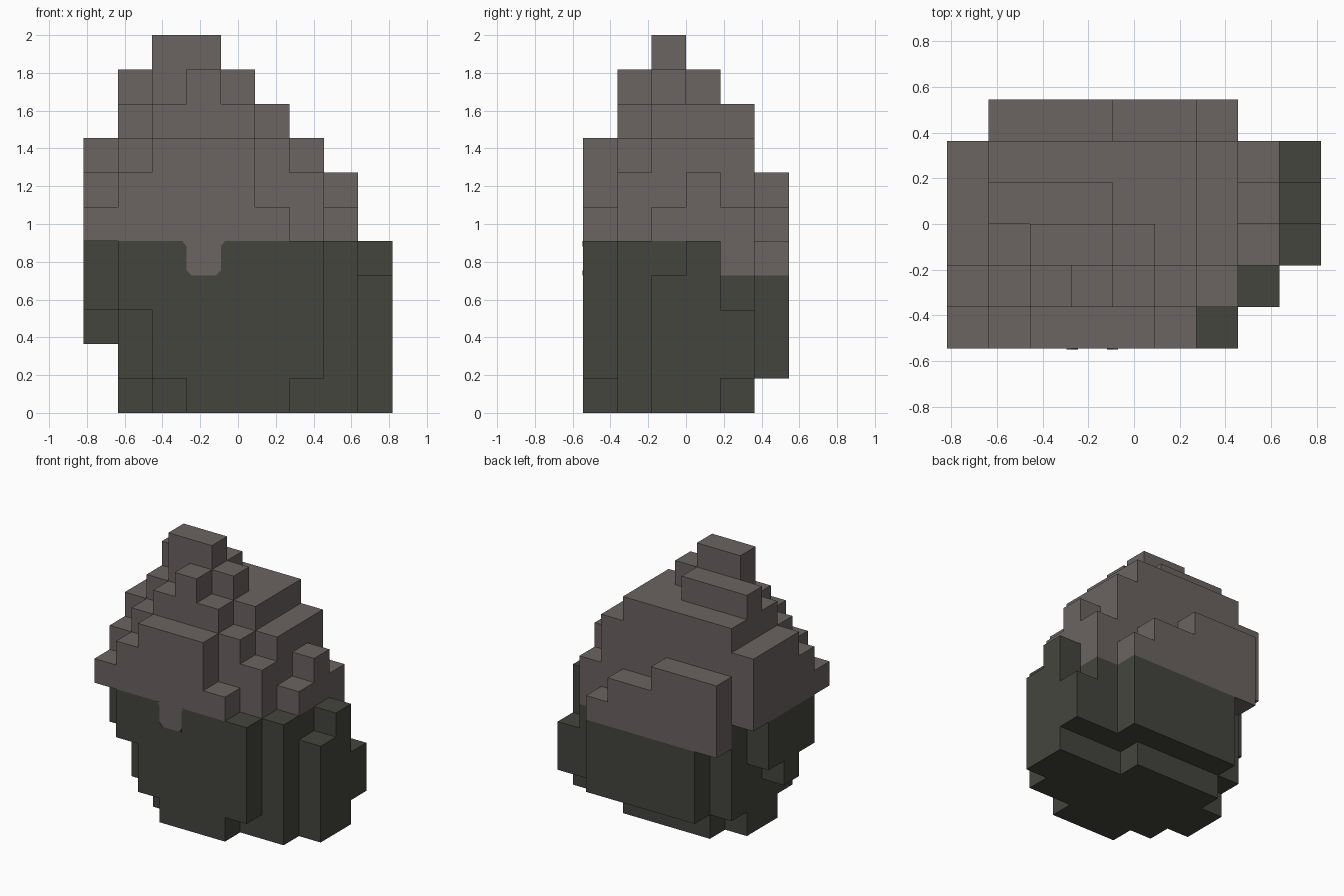
import bpy, bmesh
from mathutils import Vector

cube = bpy.data.objects.get("Cube")
if cube:
    bpy.data.objects.remove(cube, do_unlink=True)

S = 2 / 11                      # block size
NX, NY = 9, 6
# Top and bottom level of each column: one row per depth step, front to back
TOPS = ["678886500", "789A98750", "89BBA9864", "8AAA99875", "899999863", "077766500"]
BOTTOMS = ["531000100", "310000000", "200000000", "300000000", "510000111", "041111100"]


def material(name, rgb):
    m = bpy.data.materials.new(name)
    m.use_nodes = True
    m.diffuse_color = (*rgb, 1)
    bsdf = next(n for n in m.node_tree.nodes if n.type == 'BSDF_PRINCIPLED')
    bsdf.inputs["Base Color"].default_value = (*rgb, 1)
    bsdf.inputs["Roughness"].default_value = 0.9
    return m


BROWN = material("brown_stone", (0.147, 0.127, 0.119))
DARK = material("dark_mossy_stone", (0.058, 0.060, 0.048))


def place(x, y, z):
    return Vector(((x - NX / 2) * S, (y - NY / 2) * S, z * S))


def finish(name, bm, mat):
    mesh = bpy.data.meshes.new(name)
    bm.to_mesh(mesh)
    bm.free()
    mesh.materials.append(mat)
    ob = bpy.data.objects.new(name, mesh)
    bpy.context.collection.objects.link(ob)
    return ob


# Filled blocks of the whole rock
cells = {(i, j, k) for j in range(NY) for i in range(NX)
         for k in range(int(BOTTOMS[j][i]), int(TOPS[j][i], 16))}


def is_dark(c):
    """The dark base ends one block lower along the back."""
    i, j, k = c
    low_back = j == 5 or (j == 4 and i > 1)
    return k < (4 if low_back else 5) and c != (3, 0, 4)


def block_shell(name, part, mat):
    """Outer skin of a group of blocks, with flat areas merged."""
    bm = bmesh.new()
    verts = {}

    def vert(p):
        if p not in verts:
            verts[p] = bm.verts.new(place(*p))
        return verts[p]

    for c in part:
        for axis in range(3):
            for side in (0, 1):
                n = list(c)
                n[axis] += 2 * side - 1
                if tuple(n) in cells:
                    continue
                u, v = (axis + 1) % 3, (axis + 2) % 3
                ring = []
                for du, dv in ((0, 0), (1, 0), (1, 1), (0, 1)):
                    p = list(c)
                    p[axis] += side
                    p[u] += du
                    p[v] += dv
                    ring.append(vert(tuple(p)))
                bm.faces.new(ring if side else ring[::-1])
    bmesh.ops.dissolve_limit(bm, angle_limit=0.01, verts=bm.verts[:], edges=bm.edges[:])
    return finish(name, bm, mat)


dark_cells = {c for c in cells if is_dark(c)}
block_shell("rock_base", dark_cells, DARK)
block_shell("rock_peak", cells - dark_cells, BROWN)


def plate(name, points, mat):
    """Thin painted plate on the front, from (x, z) points in blocks."""
    bm = bmesh.new()
    t = 0.003 / S
    face = bm.faces.new([bm.verts.new(place(x, -t, z)) for x, z in points])
    ext = bmesh.ops.extrude_face_region(bm, geom=[face])
    for v in ext["geom"]:
        if isinstance(v, bmesh.types.BMVert):
            v.co.y += 0.003
    bmesh.ops.recalc_face_normals(bm, faces=bm.faces[:])
    return finish(name, bm, mat)


# Softened corners of the brown notch in the front
for tag, x, s in (("right", 3, 1), ("left", 4, -1)):
    plate("notch_upper_corner_" + tag, [(x, 5), (x - 0.12 * s, 5), (x, 4.85)], BROWN)
    plate("notch_lower_corner_" + tag, [(x, 4), (x + 0.15 * s, 4), (x, 4.15)], DARK)
